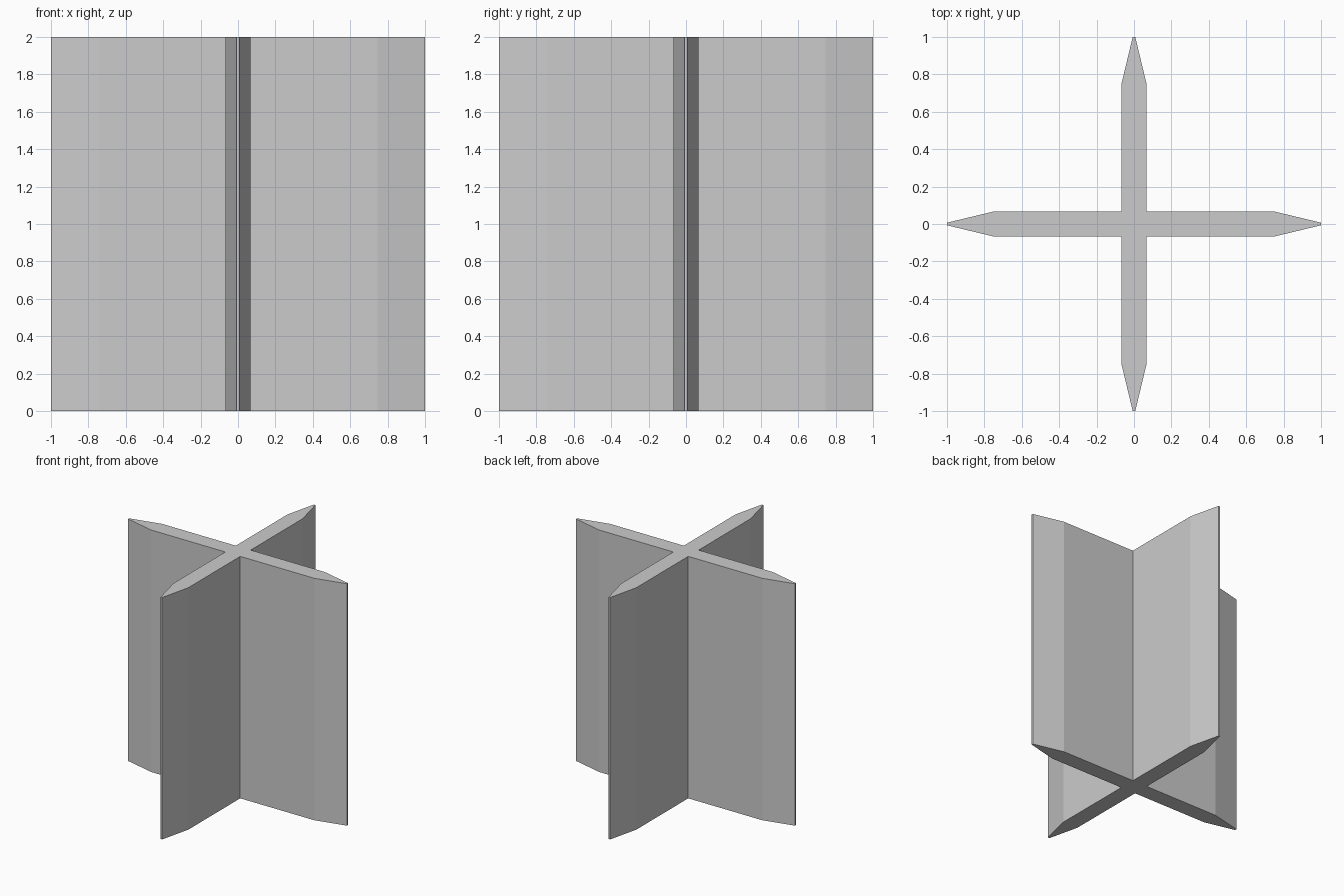
import bpy, bmesh
from mathutils import Matrix, Vector
from math import pi

if "Cube" in bpy.data.objects:
    bpy.data.objects.remove(bpy.data.objects["Cube"])

HALF, TIP, TAPER, REACH, HEIGHT = 0.068, 0.007, 0.745, 1.0, 2.0

# One arm of the cross outline, pointing along +x, from inner corner to tip and back
arm = [(TAPER, -HALF), (REACH, -TIP), (REACH, TIP), (TAPER, HALF), (HALF, HALF)]

# Four arms around the centre make the full outline
outline = []
for i in range(4):
    turn = Matrix.Rotation(i * pi / 2, 3, 'Z')
    outline += [turn @ Vector((x, y, 0)) for x, y in arm]

# Extrude the outline into the crossed vanes
bm = bmesh.new()
base = bm.faces.new([bm.verts.new(p) for p in outline])
ext = bmesh.ops.extrude_face_region(bm, geom=[base], use_keep_orig=True)
top = [v for v in ext["geom"] if isinstance(v, bmesh.types.BMVert)]
bmesh.ops.translate(bm, verts=top, vec=(0, 0, HEIGHT))
bmesh.ops.recalc_face_normals(bm, faces=bm.faces)

mesh = bpy.data.meshes.new("crossed_vanes")
bm.to_mesh(mesh)
bm.free()
bpy.context.collection.objects.link(bpy.data.objects.new("crossed_vanes", mesh))
